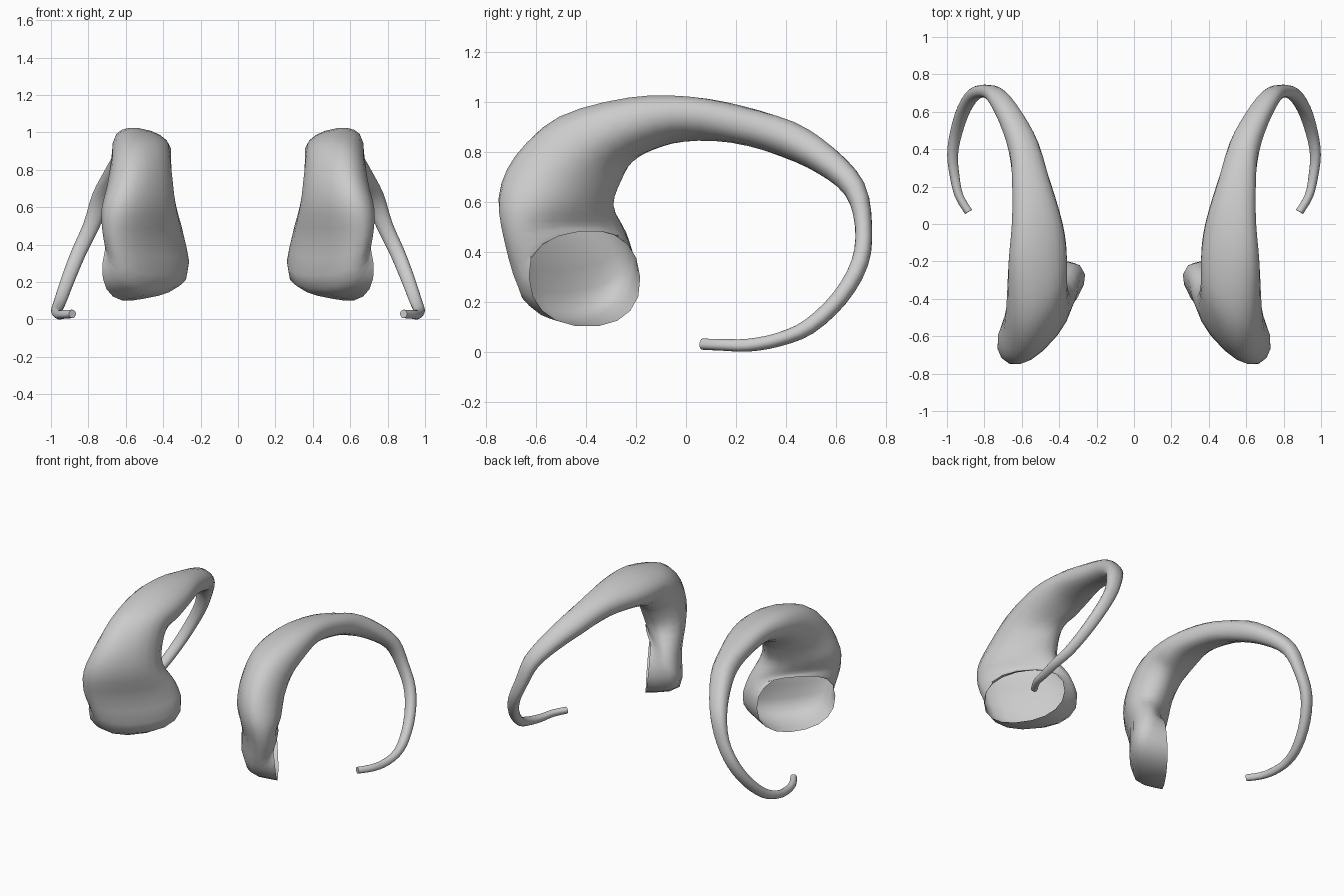
import bpy, bmesh, math
from mathutils import Vector

cube = bpy.data.objects.get("Cube")
if cube:
    bpy.data.objects.remove(cube, do_unlink=True)

SIDES = 18
STEPS = 3

horn_grey = bpy.data.materials.new("horn_grey")
horn_grey.use_nodes = True
grey = (0.6, 0.6, 0.6, 1)
horn_grey.diffuse_color = grey
horn_grey.node_tree.nodes["Principled BSDF"].inputs["Base Color"].default_value = grey

# Thick part: centre, wide half-axis, outward half-axis
thick = [
    ((.575, -.405, .297), (.15, -.222, 0), (.015, .01, -.197)),
    ((.49, -.44, .322), (.2, -.22, 0), (-.08, -.06, -.16)),
    ((.507, -.483, .46), (.2, -.225, 0), (-.075, -.078, -.045)),
    ((.53, -.52, .6), (.175, -.19, 0), (-.085, -.117, .02)),
    ((.525, -.47, .735), (.15, -.165, .01), (-.08, -.12, .06)),
    ((.52, -.36, .85), (.15, -.11, .015), (-.05, -.1, .092)),
    ((.515, -.18, .912), (.155, -.03, .032), (-.02, -.04, .098)),
    ((.517, 0, .93), (.136, 0, .03), (-.01, .01, .084)),
    ((.545, .2, .91), (.106, 0, .01), (0, .02, .073)),
]
# Thin curl: centre, wide and thick radius of each oval section
curl = [
    ((.59, .41, .848), .083, .07), ((.655, .56, .763), .068, .058),
    ((.728, .675, .65), .055, .045), ((.785, .71, .5), .044, .034),
    ((.853, .695, .355), .04, .034), ((.909, .615, .215), .037, .032),
    ((.95, .492, .1), .033, .03), ((.97, .37, .048), .029, .026),
    ((.958, .25, .026), .025, .025), ((.935, .15, .027), .022, .023),
    ((.885, .065, .03), .021, .022),
]
HUB = Vector((.75, .2, .45))


def all_sections():
    """Every section as a list of three vectors: centre, wide axis, outward axis."""
    keys = [[Vector(v) for v in row] for row in thick]
    centres = [keys[-1][0]] + [Vector(row[0]) for row in curl]
    for i, (c, wide, deep) in enumerate(curl, start=1):
        ahead = centres[min(i + 1, len(curl))]
        tangent = (ahead - centres[i - 1]).normalized()
        out = centres[i] - HUB
        out = (out - tangent * out.dot(tangent)).normalized()
        keys.append([centres[i], tangent.cross(out) * wide, out * deep])
    return keys


def blend(a, b, c, d, t):
    """Smooth curve from b to c."""
    return b + (c - a) * (t / 2) + (a * 2 - b * 5 + c * 4 - d) * (t * t / 2) \
        + (b * 3 - a - c * 3 + d) * (t ** 3 / 2)


def smooth_sections(keys):
    last = len(keys) - 1
    result = []
    for i in range(last):
        near = [keys[max(0, min(last, i + k))] for k in (-1, 0, 1, 2)]
        for s in range(STEPS):
            result.append([blend(*(n[j] for n in near), s / STEPS) for j in range(3)])
    return result + [keys[-1]]


def soft(value):
    """Slightly squared circle."""
    return math.copysign(abs(value) ** .88, value)


def build_horn(name, side):
    bm = bmesh.new()
    rings = []
    for centre, wide, out in smooth_sections(all_sections()):
        ring = []
        for k in range(SIDES):
            angle = math.tau * k / SIDES
            p = centre + wide * soft(math.cos(angle)) + out * soft(math.sin(angle))
            ring.append(bm.verts.new((p.x * side, p.y, p.z)))
        rings.append(ring)
    # Skin between rings; the base stays open and hollow, the tip is closed
    for lower, upper in zip(rings, rings[1:]):
        for k in range(SIDES):
            n = (k + 1) % SIDES
            bm.faces.new((lower[k], lower[n], upper[n], upper[k]))
    bm.faces.new(rings[-1])
    bmesh.ops.recalc_face_normals(bm, faces=bm.faces)
    mesh = bpy.data.meshes.new(name)
    bm.to_mesh(mesh)
    bm.free()
    mesh.materials.append(horn_grey)
    horn = bpy.data.objects.new(name, mesh)
    bpy.context.collection.objects.link(horn)
    bpy.ops.object.select_all(action="DESELECT")
    horn.select_set(True)
    bpy.context.view_layer.objects.active = horn
    bpy.ops.object.shade_smooth_by_angle(angle=math.radians(50))


build_horn("left_horn", 1)
build_horn("right_horn", -1)
